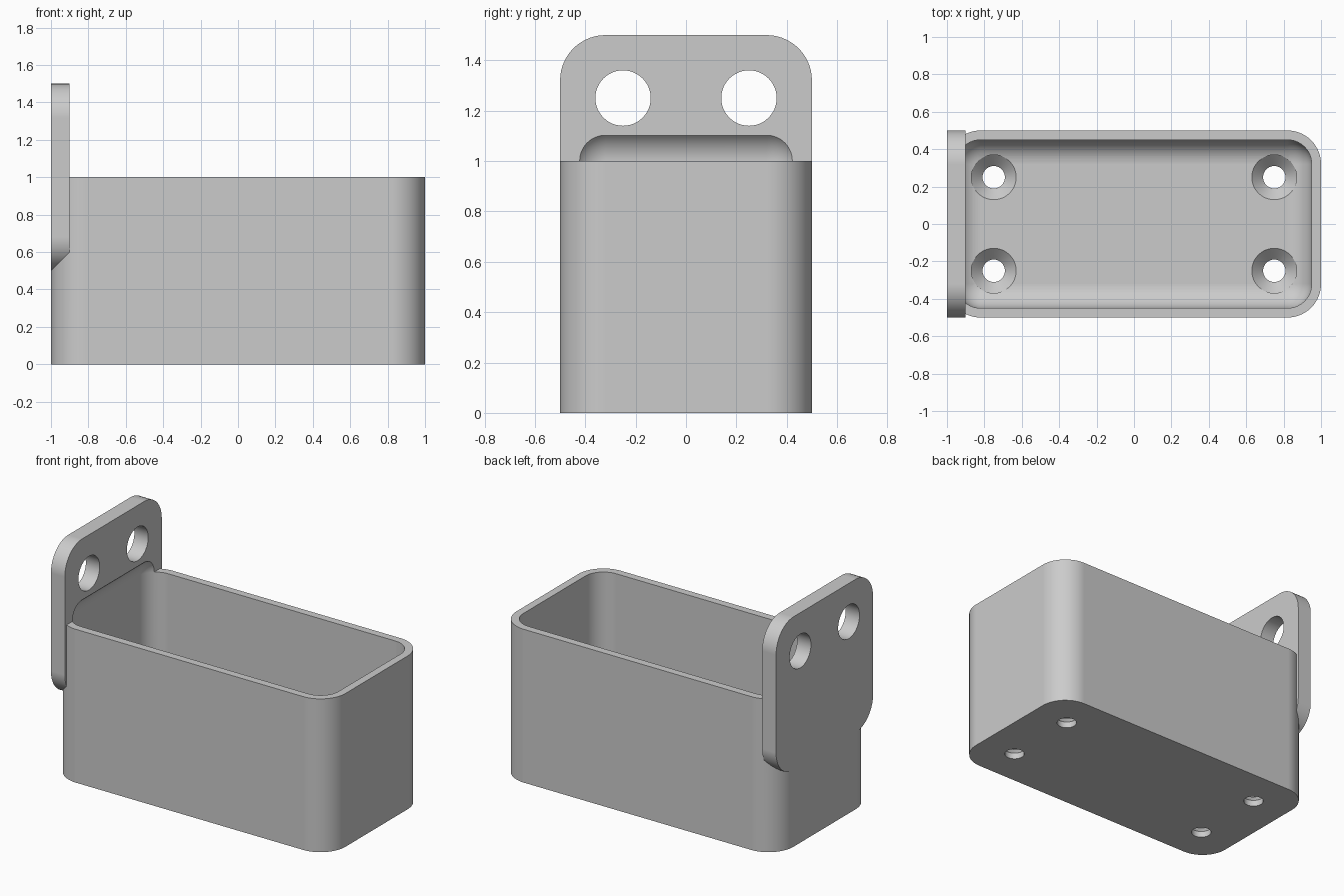
import bpy, bmesh, math
from mathutils import Vector, Matrix

if "Cube" in bpy.data.objects:
    bpy.data.objects.remove(bpy.data.objects["Cube"])

R = 0.18      # outer corner radius
WALL = 0.05
FLOOR = 0.10

grey = bpy.data.materials.new("light grey")
grey.diffuse_color = (0.6, 0.6, 0.6, 1)
grey.use_nodes = True
grey.node_tree.nodes["Principled BSDF"].inputs["Base Color"].default_value = grey.diffuse_color


def make_object(name, bm):
    bmesh.ops.recalc_face_normals(bm, faces=bm.faces[:])
    me = bpy.data.meshes.new(name)
    bm.to_mesh(me)
    bm.free()
    me.materials.append(grey)
    ob = bpy.data.objects.new(name, me)
    bpy.context.scene.collection.objects.link(ob)
    return ob


def rounded_box(name, lo, hi, radius, axes):
    """Box from lo to hi whose edges parallel to the given axes are rounded."""
    lo, hi = Vector(lo), Vector(hi)
    bm = bmesh.new()
    bmesh.ops.create_cube(bm, size=1)
    for v in bm.verts:
        v.co = Vector([lo[i] + (v.co[i] + 0.5) * (hi[i] - lo[i]) for i in range(3)])
    edges = []
    for e in bm.edges:
        d = e.verts[1].co - e.verts[0].co
        if max(range(3), key=lambda i: abs(d[i])) in axes:
            edges.append(e)
    bmesh.ops.bevel(bm, geom=edges, offset=radius, offset_type='OFFSET',
                    segments=14, profile=0.5, affect='EDGES', clamp_overlap=False)
    return make_object(name, bm)


def turned(name, profile, matrix, sides=48):
    """Solid of revolution from (radius, height) points."""
    bm = bmesh.new()
    rings = [[bm.verts.new(matrix @ Vector((r * math.cos(2 * math.pi * i / sides),
                                            r * math.sin(2 * math.pi * i / sides), h)))
              for i in range(sides)] for r, h in profile]
    for a, b in zip(rings, rings[1:]):
        for i in range(sides):
            j = (i + 1) % sides
            bm.faces.new((a[i], a[j], b[j], b[i]))
    bm.faces.new(rings[0])
    bm.faces.new(rings[-1])
    return make_object(name, bm)


def boolean(target, tool, operation):
    m = target.modifiers.new(tool.name, 'BOOLEAN')
    m.operation, m.solver, m.object = operation, 'EXACT', tool
    tool.hide_render = True
    tool.hide_set(True)


# box body and mounting plate
box = rounded_box("mounting_box", (-1, -0.5, 0), (1, 0.5, 1), R, {2})
plate = rounded_box("back_plate", (-1, -0.5, 0.5), (-0.9, 0.5, 1.5), R, {0})
helpers = [plate]
boolean(box, plate, 'UNION')

# cavity, rounded on every edge, reaching a little way up into the plate
r_in = R - WALL
cavity = rounded_box("cavity_cutter", (-1 + WALL, -0.5 + WALL, FLOOR),
                     (1 - WALL, 0.5 - WALL, 1 + r_in), r_in, {0, 1, 2})
helpers.append(cavity)
boolean(box, cavity, 'DIFFERENCE')

for sy in (-1, 1):
    # plain holes through the plate
    hole = turned("plate_hole_cutter", [(0.11, -0.1), (0.11, 0.1)],
                  Matrix.Translation((-0.95, 0.25 * sy, 1.25)) @ Matrix.Rotation(math.pi / 2, 4, 'Y'))
    helpers.append(hole)
    boolean(box, hole, 'DIFFERENCE')
    # countersunk screw holes in the floor
    for sx in (-1, 1):
        screw = turned("floor_hole_cutter",
                       [(0.06, -0.1), (0.06, FLOOR - 0.06), (0.12, FLOOR), (0.12, FLOOR + 0.1)],
                       Matrix.Translation((0.75 * sx, 0.25 * sy, 0)))
        helpers.append(screw)
        boolean(box, screw, 'DIFFERENCE')

# bake the cuts and drop the helpers
bpy.context.view_layer.update()
deps = bpy.context.evaluated_depsgraph_get()
mesh = bpy.data.meshes.new_from_object(box.evaluated_get(deps))
box.modifiers.clear()
box.data = mesh
mesh.materials.clear()
mesh.materials.append(grey)
for p in mesh.polygons:
    p.material_index = 0
for h in helpers:
    bpy.data.objects.remove(h, do_unlink=True)

# smooth curves, flat panels
bpy.context.view_layer.objects.active = box
box.select_set(True)
bpy.ops.object.shade_smooth_by_angle(angle=math.radians(20))
wn = box.modifiers.new("flat_panels", 'WEIGHTED_NORMAL')
wn.keep_sharp = True
